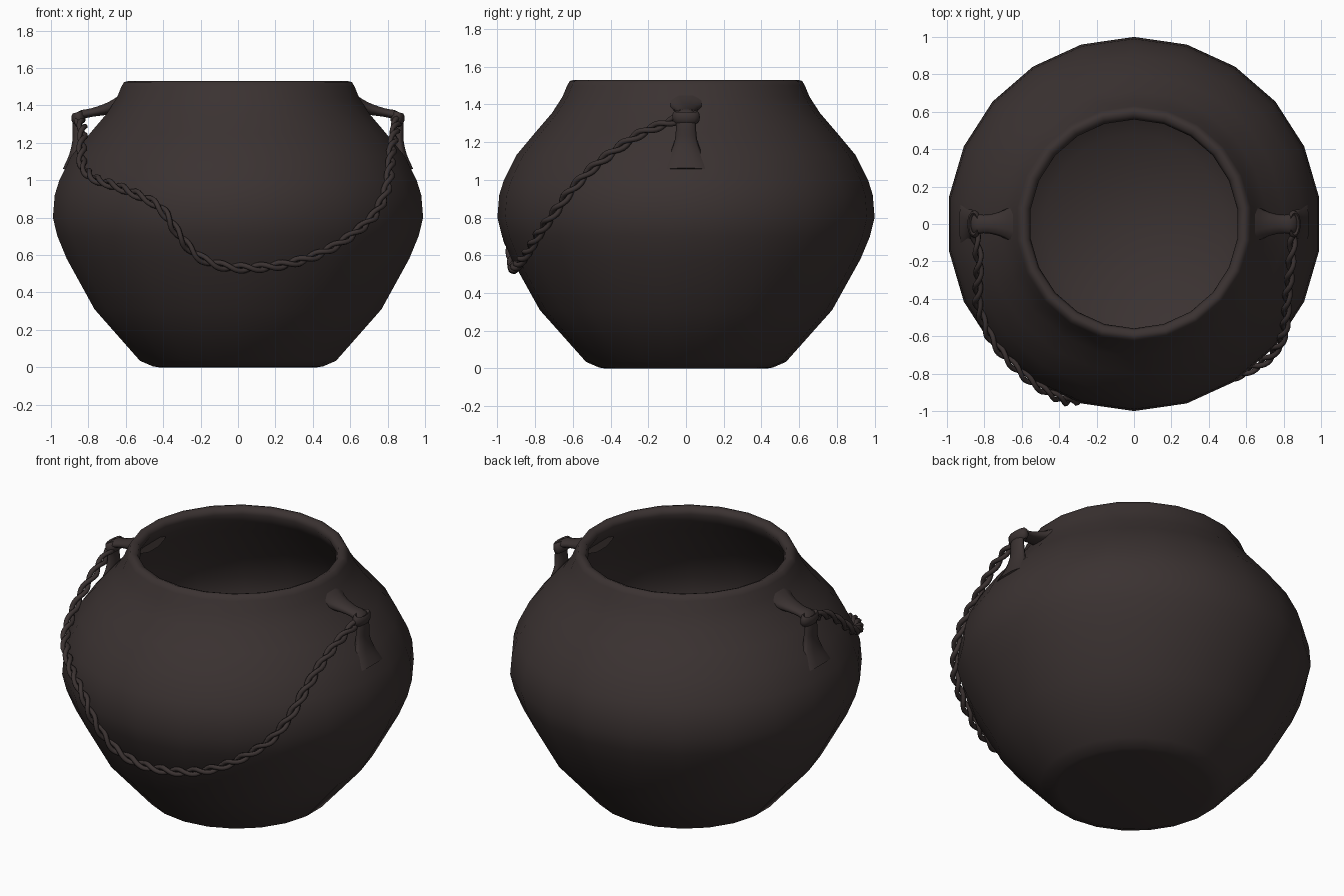
import bpy, bmesh, math
from mathutils import Vector

if "Cube" in bpy.data.objects:
    bpy.data.objects.remove(bpy.data.objects["Cube"])

iron = bpy.data.materials.new("dark brown iron")
iron.diffuse_color = (0.043, 0.032, 0.031, 1)
iron.use_nodes = True
iron.node_tree.nodes["Principled BSDF"].inputs["Base Color"].default_value = iron.diffuse_color

# Outer wall (radius, height), bottom to rim
OUTER = [(0.46, 0.005), (0.53, 0.035), (0.775, 0.31), (0.925, 0.58), (0.975, 0.70),
         (1.0, 0.80), (0.99, 0.92), (0.965, 1.0), (0.90, 1.13), (0.80, 1.25), (0.71, 1.355),
         (0.655, 1.44), (0.63, 1.50), (0.615, 1.525)]
# Rim and inner wall down to the floor
INNER = [(0.595, 1.53), (0.57, 1.52), (0.558, 1.49), (0.60, 1.42), (0.66, 1.34), (0.85, 1.12),
         (0.94, 0.92), (0.945, 0.78), (0.87, 0.58), (0.72, 0.33), (0.48, 0.08)]


def finish(name, bm, angle=80):
    bmesh.ops.recalc_face_normals(bm, faces=bm.faces)
    me = bpy.data.meshes.new(name)
    bm.to_mesh(me)
    bm.free()
    ob = bpy.data.objects.new(name, me)
    bpy.context.collection.objects.link(ob)
    me.materials.append(iron)
    bpy.ops.object.select_all(action='DESELECT')
    ob.select_set(True)
    bpy.context.view_layer.objects.active = ob
    bpy.ops.object.shade_smooth_by_angle(angle=math.radians(angle))
    return ob


def skin(bm, rings, closed=False):
    """Join rings of points with quads, capping the ends."""
    rows = [[bm.verts.new(p) for p in r] for r in rings]
    n = len(rows[0])
    pairs = list(zip(rows, rows[1:])) + ([(rows[-1], rows[0])] if closed else [])
    for a, b in pairs:
        for i in range(n):
            bm.faces.new((a[i], a[(i + 1) % n], b[(i + 1) % n], b[i]))
    if not closed:
        bm.faces.new(rows[0])
        bm.faces.new(rows[-1])


def spline(pts, steps):
    """Catmull-Rom curve through points of any dimension."""
    out = []
    P = [Vector(p) for p in pts]
    P = [P[0] * 2 - P[1]] + P + [P[-1] * 2 - P[-2]]
    for i in range(1, len(P) - 2):
        a, b, c, d = P[i - 1:i + 3]
        for k in range(steps):
            t = k / steps
            out.append(0.5 * (2 * b + (c - a) * t + (2 * a - 5 * b + 4 * c - d) * t * t
                              + (3 * b - a - 3 * c + d) * t ** 3))
    return out + [P[-2]]


def body_radius(z):
    for (r0, z0), (r1, z1) in zip(OUTER, OUTER[1:]):
        if z0 <= z <= z1:
            return r0 + (r1 - r0) * (z - z0) / (z1 - z0)
    return 0


# Pot body
SIDES = 22
bm = bmesh.new()
skin(bm, [[(r * math.sin(2 * math.pi * i / SIDES), r * math.cos(2 * math.pi * i / SIDES), z)
           for i in range(SIDES)] for r, z in [(0.43, 0.0)] + OUTER + INNER])
finish("pot_body", bm)

# Lug handles: x, z of centre line, then half width and half thickness
lug_x = [(0.60, 1.42), (0.685, 1.385), (0.78, 1.362), (0.845, 1.345), (0.862, 1.29),
         (0.86, 1.21), (0.875, 1.13), (0.91, 1.05)]
lug_w = [(0.15, 0.05), (0.08, 0.035), (0.05, 0.024), (0.055, 0.026), (0.053, 0.024),
         (0.06, 0.027), (0.09, 0.03), (0.13, 0.03)]
for side, label in ((1, "right"), (-1, "left")):
    path, width = spline(lug_x, 3), spline(lug_w, 3)
    rings = []
    for i, (p, w) in enumerate(zip(path, width)):
        t = (path[min(i + 1, len(path) - 1)] - path[max(i - 1, 0)]).normalized()
        ring = []
        for k in range(10):
            a = 2 * math.pi * k / 10
            s = w[1] * math.sin(a)
            ring.append((side * (p[0] - t[1] * s), w[0] * math.cos(a), p[1] + t[0] * s))
        rings.append(ring)
    bm = bmesh.new()
    skin(bm, rings)
    finish(label + "_lug", bm)

    # Rope wrap tied around the lug
    rings = []
    for i in range(14):
        a = 2 * math.pi * i / 14
        ring = []
        for k in range(8):
            b = 2 * math.pi * k / 8
            g = 0.014 * math.cos(b)
            u, h = (0.024 + g) * math.sin(a), 0.032 * math.sin(b)
            ring.append((side * (0.853 + u + 0.2 * h), (0.06 + g) * math.cos(a), 1.332 + h - 0.3 * u))
        rings.append(ring)
    bm = bmesh.new()
    skin(bm, rings, closed=True)
    finish(label + "_rope_wrap", bm)

# Twisted two-strand rope draped across the front
drape = [(-0.85, -0.05, 1.32), (-0.83, -0.2, 1.27), (-0.835, -0.33, 1.18), (-0.83, -0.45, 1.08),
         (-0.76, -0.6, 1.01), (-0.61, -0.78, 0.955), (-0.42, -0.91, 0.86), (-0.31, -0.94, 0.70),
         (-0.22, -0.91, 0.60), (-0.1, -0.90, 0.545), (0.05, -0.90, 0.53), (0.25, -0.875, 0.55),
         (0.43, -0.84, 0.605), (0.6, -0.79, 0.70), (0.73, -0.70, 0.82), (0.79, -0.59, 0.96),
         (0.81, -0.46, 1.09), (0.835, -0.25, 1.24), (0.85, -0.05, 1.32)]
line = []
for p in spline(drape, 12):
    r, need = math.hypot(p.x, p.y), body_radius(p.z) + 0.018
    if r < need:
        p = Vector((p.x * need / r, p.y * need / r, p.z))
    line.append(p)


def frame(pts, i):
    t = (pts[min(i + 1, len(pts) - 1)] - pts[max(i - 1, 0)]).normalized()
    out = Vector((pts[i].x, pts[i].y, 0.3))
    u = (out - t * out.dot(t)).normalized()
    return u, t.cross(u)


for s in range(2):
    strand, dist = [], 0
    for i, p in enumerate(line):
        if i:
            dist += (p - line[i - 1]).length
        u, v = frame(line, i)
        a = dist / 0.21 * 2 * math.pi + s * math.pi
        strand.append(p + 0.0155 * (u * math.cos(a) + v * math.sin(a)))
    rings = []
    for i, p in enumerate(strand):
        u, v = frame(strand, i)
        rings.append([p + 0.0145 * (u * math.cos(k * math.pi / 3) + v * math.sin(k * math.pi / 3))
                      for k in range(6)])
    bm = bmesh.new()
    skin(bm, rings)
    finish("rope_strand_%d" % (s + 1), bm)
